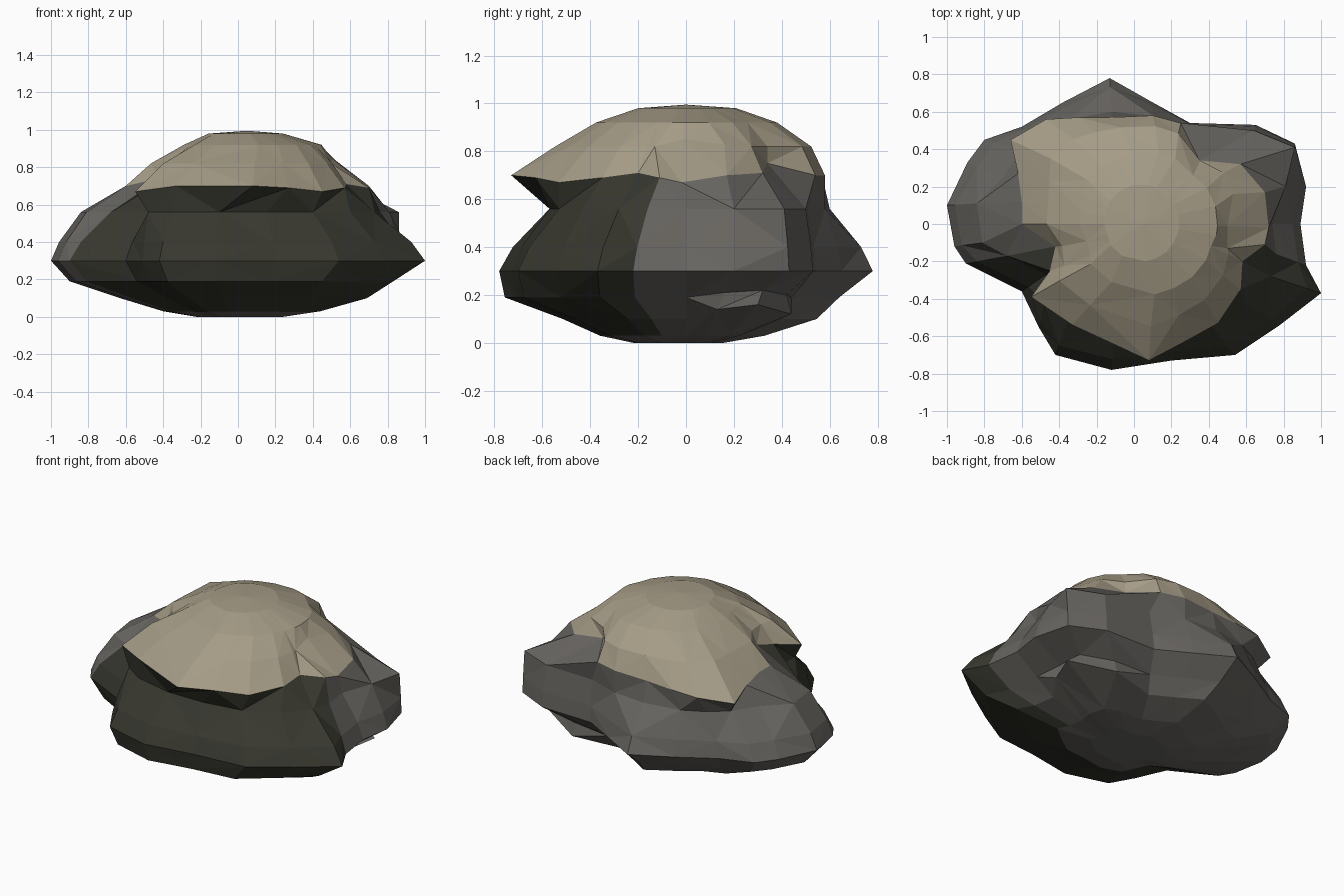
import bpy, bmesh
from mathutils import Vector

if "Cube" in bpy.data.objects:
    bpy.data.objects.remove(bpy.data.objects["Cube"])

# Three traced outlines (counter-clockwise from the right side), matched point to point
BELT = [(.89, 0), (.92, .20), (.86, .43), (.65, .53), (.30, .54), (.10, .65), (-.13, .78), (-.38, .65),
        (-.60, .52), (-.80, .45), (-.89, .33), (-1, .10), (-.96, -.12), (-.90, -.21), (-.60, -.36),
        (-.51, -.55), (-.42, -.70), (-.12, -.78), (.20, -.73), (.54, -.70), (.78, -.54), (1, -.37), (.92, -.22)]
NECK = [(.74, 0), (.81, .20), (.86, .41), (.64, .50), (.31, .51), (.10, .58), (-.12, .60), (-.35, .56),
        (-.49, .49), (-.60, .40), (-.70, .25), (-.84, .11), (-.81, -.10), (-.68, -.17), (-.47, -.27),
        (-.48, -.42), (-.35, -.51), (-.10, -.57), (.15, -.57), (.40, -.53), (.60, -.43), (.73, -.28), (.76, -.16)]
RIM = [(.72, -.02), (.70, .17), (.57, .32), (.35, .34), (.25, .54), (.10, .58), (-.12, .57), (-.30, .57),
       (-.47, .56), (-.66, .45), (-.62, .27), (-.60, .12), (-.60, 0), (-.42, -.12), (-.45, -.25),
       (-.55, -.39), (-.33, -.54), (.08, -.73), (.27, -.63), (.45, -.53), (.57, -.35), (.58, -.20), (.70, -.11)]
RIM_Z = [.67, .70, .71, .75, .70, .70, .69, .68, .67, .64, .68, .70, .70, .74, .70, .67, .70, .70, .69, .67,
         .69, .71, .69]
N = len(BELT)


def material(name, rgb):
    m = bpy.data.materials.new(name)
    m.diffuse_color = (*rgb, 1)
    m.use_nodes = True
    m.node_tree.nodes["Principled BSDF"].inputs["Base Color"].default_value = m.diffuse_color
    return m


grey = material("grey stone", (.135, .128, .116))
dark = material("dark mossy stone", (.039, .039, .029))
tan = material("sandy top", (.375, .33, .24))


def ring(outline, z, left=1, right=1, front=1, back=1):
    """Outline at height z, scaled separately toward each side."""
    return [Vector((x * (right if x > 0 else left), y * (back if y > 0 else front), z)) for x, y in outline]


def loft(name, rings, bottom, top, mats, rule):
    """Join rings of points into faceted skin, with optional end points."""
    bm = bmesh.new()
    layers = [[bm.verts.new(p) for p in r] for r in rings]
    for i, (a, b) in enumerate(zip(layers, layers[1:])):
        for k in range(N):
            j = (k + 1) % N
            if (i + k) % 2:
                tris = ((a[k], a[j], b[j]), (a[k], b[j], b[k]))
            else:
                tris = ((a[k], a[j], b[k]), (a[j], b[j], b[k]))
            for t in tris:
                bm.faces.new(t).material_index = rule(i, k)
    for point, layer, flip in ((bottom, layers[0], True), (top, layers[-1], False)):
        if point:
            v = bm.verts.new(point)
            for k in range(N):
                p, q = layer[k], layer[(k + 1) % N]
                bm.faces.new((q, p, v) if flip else (p, q, v))
    me = bpy.data.meshes.new(name)
    bm.to_mesh(me)
    bm.free()
    for m in mats:
        me.materials.append(m)
    ob = bpy.data.objects.new(name, me)
    bpy.context.collection.objects.link(ob)


rim = [Vector((x, y, z)) for (x, y), z in zip(RIM, RIM_Z)]
belt, neck = ring(BELT, .30), ring(NECK, .56)
waist = [b.lerp(n, .27) for b, n in zip(belt, neck)]
for p in waist:
    p.z = .40
low, foot = ring(BELT, .19, .90, .83, .97, .82), ring(BELT, .10, .63, .69, .66, .70)
# Groove and small ledge under the back right lobe
for k, q in ((1, (.70, .16, .21)), (2, (.68, .32, .22)), (3, (.50, .42, .20))):
    low[k] = Vector(q)
for k, q in ((1, (.70, .13, .14)), (2, (.76, .30, .16)), (3, (.50, .44, .12))):
    foot[k] = Vector(q)

# Rock body: flat base, swelling belt, undercut neck; the front sector is dark
sides = [ring(BELT, 0, .22, .24, .28, .2), ring(BELT, .03, .40, .44, .46, .42), foot, low,
         belt, waist, neck, rim]
loft("rock_body", sides, (0, 0, 0), None, [grey, dark],
     lambda i, k: 1 if 13 <= k <= 21 and i >= 1 else 0)


# Sandy cap: rim rounding off to an oval crown
def crown(s, w, z, shift):
    out = []
    for p in rim:
        d = Vector((p.x, p.y, 0))
        q = d.lerp(d.normalized() * .64, w) * s
        out.append(Vector((q.x + shift, q.y * (1.08 if q.y > 0 else 1), z)))
    return out


shoulder = crown(.80, .5, .82, .03)
# Steep hollow on the right shoulder
shoulder[0] = Vector((.50, -.01, .85))
shoulder[22] = Vector((.50, -.13, .82))
shoulder[1] = Vector((.53, .16, .83))
loft("sandy_cap", [rim, shoulder, crown(.57, .75, .92, .07), crown(.31, .9, .98, .04)], None,
     (.05, 0, .995), [tan], lambda i, k: 0)
